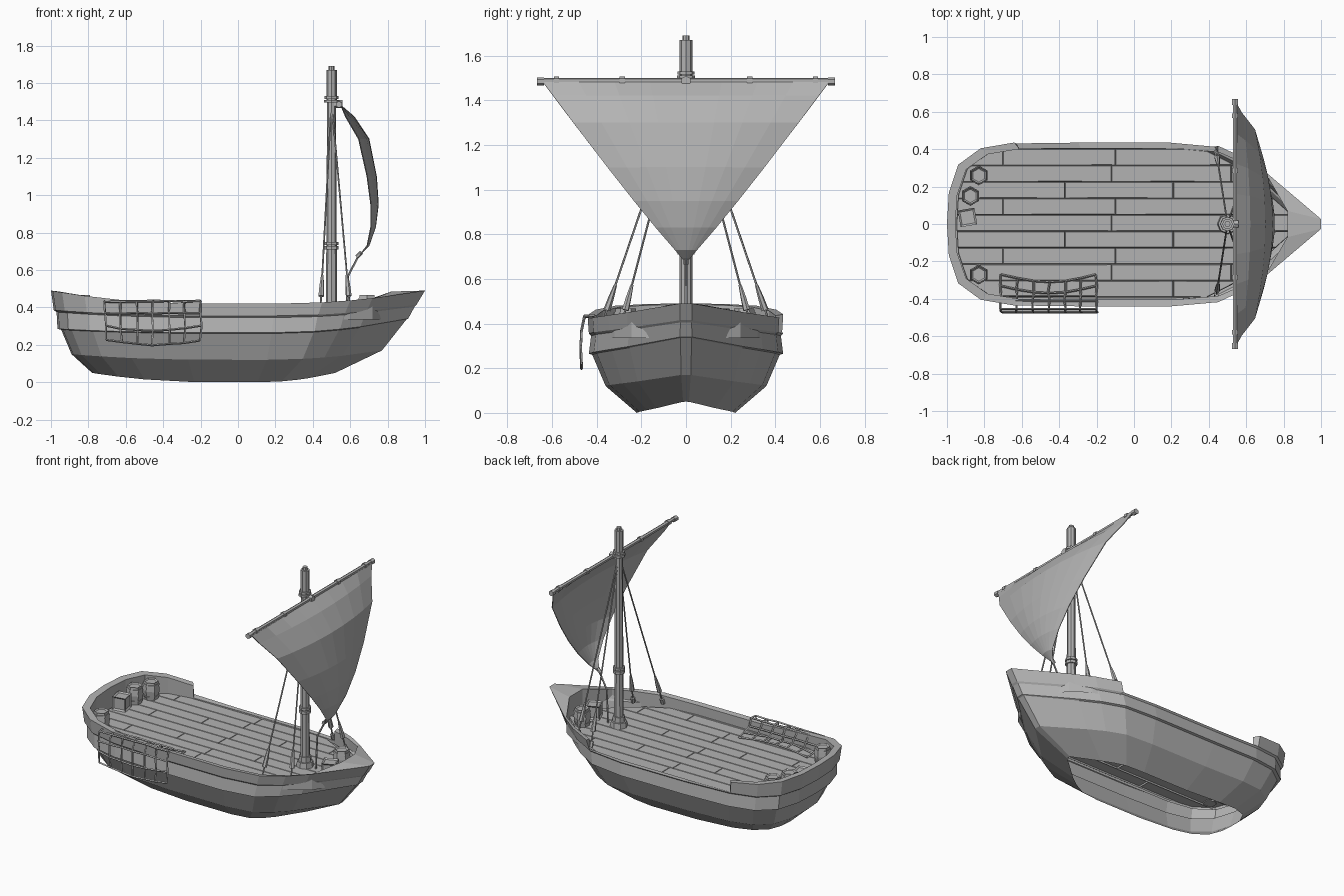
import bpy, bmesh, math, random
from mathutils import Vector, Matrix

random.seed(4)
if "Cube" in bpy.data.objects:
    bpy.data.objects.remove(bpy.data.objects["Cube"])

grey = bpy.data.materials.new("plain_grey")
grey.use_nodes = True
grey.diffuse_color = (0.45, 0.45, 0.45, 1)
grey.node_tree.nodes["Principled BSDF"].inputs["Base Color"].default_value = (0.45, 0.45, 0.45, 1)


def finish(name, bm, fix=True):
    if fix:
        bmesh.ops.recalc_face_normals(bm, faces=bm.faces)
    mesh = bpy.data.meshes.new(name)
    bm.to_mesh(mesh)
    bm.free()
    mesh.materials.append(grey)
    ob = bpy.data.objects.new(name, mesh)
    bpy.context.collection.objects.link(ob)
    return ob


def tube(bm, a, b, r1, r2=None, sides=6):
    a, b = Vector(a), Vector(b)
    d = b - a
    m = Matrix.Translation((a + b) / 2) @ d.to_track_quat('Z', 'Y').to_matrix().to_4x4()
    bmesh.ops.create_cone(bm, cap_ends=True, segments=sides, radius1=r1,
                          radius2=r1 if r2 is None else r2, depth=d.length, matrix=m)


def polyline(bm, pts, r, sides=5):
    for a, b in zip(pts, pts[1:]):
        tube(bm, a, b, r, sides=sides)


def skin(bm, rings, closed):
    vs = [[bm.verts.new(p) for p in ring] for ring in rings]
    n = len(vs[0])
    for lo, hi in zip(vs, vs[1:]):
        for i in range(n if closed else n - 1):
            j = (i + 1) % n
            bm.faces.new((lo[i], lo[j], hi[j], hi[i]))
    return vs


# Plan shape of half the boat, stern to bow, and the loop around both sides
plan = [(-1, 0), (-.99, .38), (-.94, .72), (-.82, .92), (-.64, .99), (-.3, 1),
        (.2, 1), (.45, .95), (.6, .79), (.72, .6), (1, .06)]
loop = [(u, w) for u, w in plan] + [(u, -w) for u, w in reversed(plan[1:])]


def level(z, bow_lift, stern_lift, stern, bow, half):
    out = []
    for u, w in loop:
        lift = bow_lift * max(0, (u - .2) / .8) ** 2 + stern_lift * max(0, (-u - .2) / .8) ** 2
        out.append(Vector((u * (bow if u > 0 else stern), w * half, z + lift)))
    return out


# Hull with a stepped plank band, open underneath
rail_foot = level(.355, .06, .03, .985, .955, .435)
bm = bmesh.new()
skin(bm, [level(0, .05, .05, .78, .52, .22),
          level(.12, .05, .03, .89, .77, .36),
          level(.26, .075, .02, .945, .9, .42),
          level(.265, .075, .02, .965, .91, .435),
          level(.345, .06, .03, .97, .945, .425),
          rail_foot], True)
finish("hull", bm)

# Bulwark around the deck, with an opening on the back side
rim = level(.42, .07, .07, 1, 1, .44)
inner = []
for (u, w), p in zip(loop, rim):
    x = u * .955 if u < 0 else min(u, .82)
    y = math.copysign(max(abs(w) * .405, .07 if u == 1 else 0), w)
    inner.append(Vector((x, y, p.z - .005)))
foot = [Vector((p.x, p.y, .335)) for p in inner]
path = list(range(7, len(loop))) + list(range(5))
bm = bmesh.new()
rows = skin(bm, [[ring[i] for i in path] for ring in (rail_foot, rim, inner, foot)], False)
for end in (0, -1):
    bm.faces.new([r[end] for r in rows])
finish("bulwark", bm)

# Ledge along the opening
bm = bmesh.new()
gap = range(4, 8)
skin(bm, [[rail_foot[i] for i in gap],
          [Vector((inner[i].x, inner[i].y, .355)) for i in gap],
          [foot[i] for i in gap]], False)
finish("opening_ledge", bm)

# Deck: one outline cut into staggered planks with grooves
bm = bmesh.new()
bm.faces.new([bm.verts.new((p.x, p.y, .34)) for p in level(0, 0, 0, .95, .87, .412)])
pitch = .088
edges_y = [pitch * (k - 4.5) + .005 for k in range(10)]
for y in edges_y:
    bmesh.ops.bisect_plane(bm, geom=bm.verts[:] + bm.edges[:] + bm.faces[:],
                           plane_co=(0, y, 0), plane_no=(0, 1, 0))
for k in range(9):
    mid = edges_y[k] + pitch / 2
    joints = [(-.37, .21), (.52, -.12), (-.7, -.1)][k % 3]
    for x in joints:
        faces = [f for f in bm.faces if abs(f.calc_center_median().y - mid) < pitch * .4]
        geom = list({g for f in faces for g in list(f.verts) + list(f.edges)}) + faces
        bmesh.ops.bisect_plane(bm, geom=geom, plane_co=(x, 0, 0), plane_no=(1, 0, 0))
for f in bm.faces:
    f.normal_update()
    if f.normal.z < 0:
        f.normal_flip()
bmesh.ops.inset_individual(bm, faces=bm.faces[:], thickness=.004, depth=.01)
finish("deck_planks", bm, False)

# Mast with collars
bm = bmesh.new()
for z1, z2, r1, r2 in [(.34, 1.5, .03, .024), (1.5, 1.67, .028, .028), (1.67, 1.69, .016, .016),
                       (.35, .385, .055, .05), (.385, .42, .04, .038), (.71, .728, .038, .038),
                       (.734, .75, .038, .038), (1.495, 1.51, .04, .04), (1.515, 1.53, .038, .038)]:
    tube(bm, (.5, 0, z1), (.5, 0, z2), r1, r2, 8)
finish("mast", bm)

# Yard with bands and a lashing to the mast
bm = bmesh.new()
tube(bm, (.54, -.665, 1.488), (.54, .665, 1.488), .013)
for s in (-1, 1):
    for y in (.285, .58):
        tube(bm, (.54, s * (y - .012), 1.488), (.54, s * (y + .012), 1.488), .019)
    tube(bm, (.54, s * .635, 1.485), (.54, s * .667, 1.485), .018)
tube(bm, (.5, 0, 1.488), (.56, 0, 1.488), .022)
finish("yard", bm)

# Billowing three-cornered sail: height, belly position, edge position
rows = []
for z, belly, edge in [(1.48, .55, .55), (1.42, .62, .575), (1.3, .7, .645), (1.1, .74, .69),
                       (.95, .75, .71), (.83, .735, .71), (.73, .7, .69), (.68, .65, .65)]:
    half = .64 * max(.008, (z - .68) / .8) ** .93
    rows.append([(edge + (belly - edge) * (1 - (k / 4) ** 2), half * k / 4, z)
                 for k in range(-4, 5)])
bm = bmesh.new()
skin(bm, rows, False)
sail = finish("sail", bm)
thick = sail.modifiers.new("cloth", 'SOLIDIFY')
thick.thickness = .005
thick.offset = 0

# Shrouds with tensioning blocks, and the sail sheet
bm = bmesh.new()
for s in (-1, 1):
    for x, y in ((.44, .385), (.6, .295)):
        top, base = Vector((.5, 0, 1.5)), Vector((x, s * y, .37))
        tube(bm, base, top, .005, sides=5)
        tube(bm, base.lerp(top, .08), base.lerp(top, .13), .016, .013)
        tube(bm, base.lerp(top, .13), base.lerp(top, .18), .013, .007)
        tube(bm, base, base.lerp(top, .03), .014)
polyline(bm, [(.65, 0, .685), (.59, 0, .57), (.58, 0, .35)], .006)
tube(bm, (.635, 0, .67), (.66, 0, .695), .012)
finish("rigging", bm)

# Fishing net draped over the front rail
bm = bmesh.new()
section = [(-.27, .36), (-.33, .365), (-.385, .39), (-.41, .435), (-.455, .432),
           (-.468, .37), (-.472, .3), (-.468, .225)]
cols = 7
net = []
for c in range(cols):
    t = c / (cols - 1)
    sag = math.sin(t * math.pi)
    line = []
    for k, (y, z) in enumerate(section):
        wob = random.uniform(-.006, .006)
        x = -.71 + .51 * t + wob
        line.append((x, y - (.04 * sag if k < 2 else 0), z - (.025 * sag if k > 5 else 0) + wob / 2))
    net.append(line)
for line in net:
    polyline(bm, line, .006, 4)
for across in zip(*net):
    polyline(bm, across, .006, 4)
finish("net", bm)

# Barrels
for i, (x, y) in enumerate([(-.83, .26), (-.875, .15), (-.83, -.27), (.69, .12)]):
    bm = bmesh.new()
    for z1, z2, r1, r2 in [(0, .065, .043, .053), (.065, .122, .053, .045),
                           (.02, .032, .05, .052), (.095, .107, .053, .051)]:
        tube(bm, (x, y, .345 + z1), (x, y, .345 + z2), r1, r2)
    bm.faces.ensure_lookup_table()
    lids = [f for f in bm.faces if f.calc_center_median().z > .466]
    bmesh.ops.inset_individual(bm, faces=lids, thickness=.009, depth=-.008)
    finish(f"barrel_{i + 1}", bm)

# Crates with framed sides
for i, (x, y, turn) in enumerate([(-.89, .035, .17), (.7, -.02, .4)]):
    bm = bmesh.new()
    m = Matrix.Translation((x, y, .395)) @ Matrix.Rotation(turn, 4, 'Z')
    bmesh.ops.create_cube(bm, size=.09, matrix=m)
    bmesh.ops.inset_individual(bm, faces=bm.faces[:], thickness=.014, depth=-.008)
    finish(f"crate_{i + 1}", bm)
